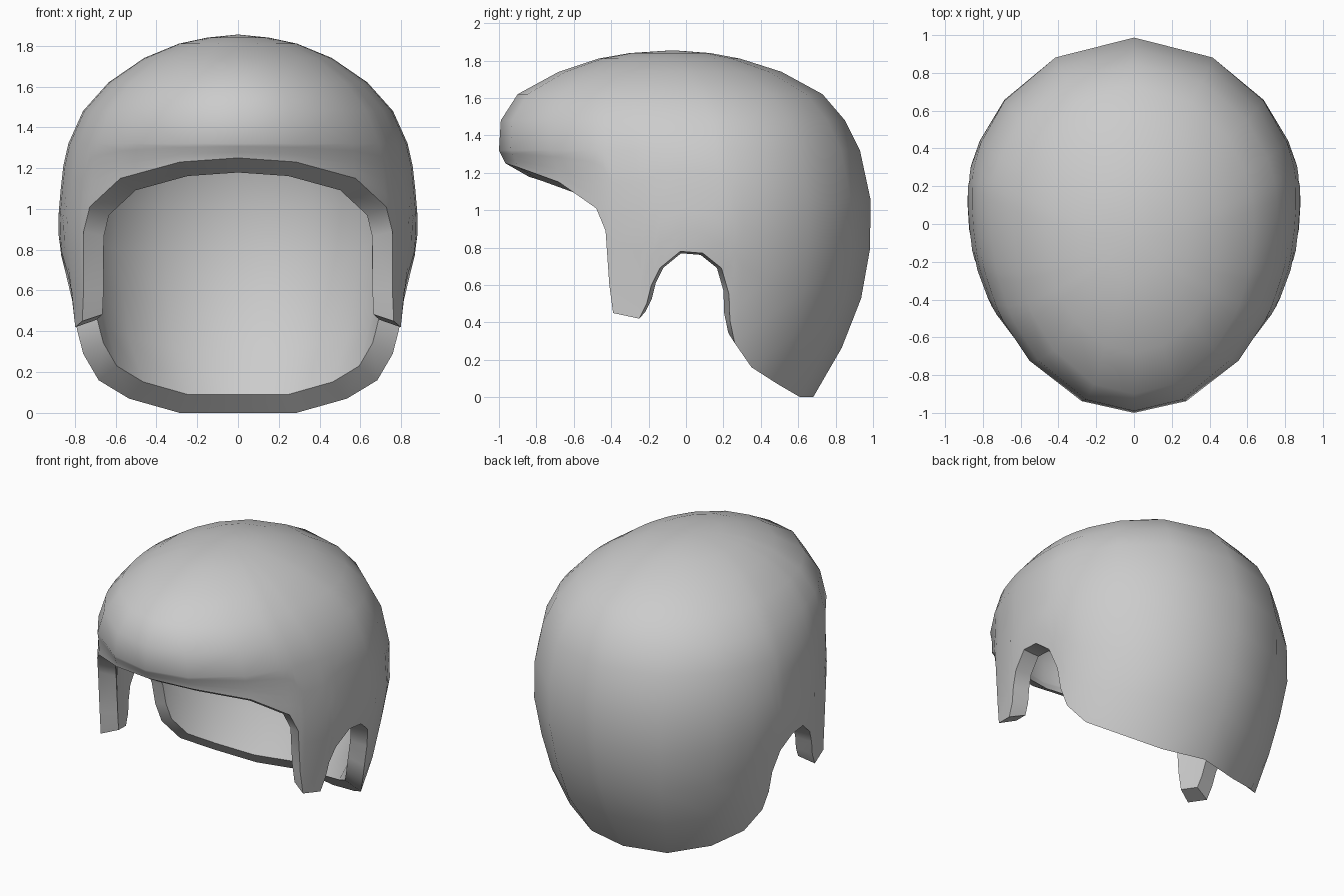
import bpy, bmesh
from math import acos, cos, sin
from mathutils import Vector

cube = bpy.data.objects.get("Cube")
if cube:
    bpy.data.objects.remove(cube, do_unlink=True)

# Horizontal sections of the shell: height, front y, back y, centre y, half width
SECTIONS = [
    (0.00, -.95, .68, .10, .60), (0.07, -.95, .73, .10, .68),
    (0.17, -.95, .79, .10, .74), (0.28, -.95, .84, .10, .775),
    (0.41, -.95, .89, .11, .80), (0.55, -.95, .945, .12, .82),
    (0.80, -.95, .985, .12, .872), (0.92, -.95, 1.0, .12, .885),
    (1.18, -.95, .975, .11, .862), (1.25, -.965, .953, .10, .85),
    (1.32, -1.0, .93, .09, .832), (1.48, -.99, .85, .06, .76),
    (1.62, -.90, .73, .01, .635), (1.74, -.68, .51, -.04, .46),
    (1.81, -.47, .29, -.07, .29), (1.84, -.30, .13, -.07, .15),
]
APEX = Vector((0, -.07, 1.855))

# Lower rim seen from the side (y, z): brow, cheek tab, ear arch, neck
RIM = [
    (-.96, 1.25), (-.90, 1.23), (-.68, 1.15), (-.48, 1.01), (-.43, .89),
    (-.41, .60), (-.39, .45), (-.25, .42), (-.21, .50), (-.185, .60),
    (-.14, .69), (-.03, .78), (.09, .77), (.19, .69), (.23, .55),
    (.235, .41), (.26, .29), (.35, .16), (.49, .07), (.61, 0), (.68, 0),
]
CROWN_START = 1.32
SKIRT_ROWS = 5
INNER_SCALE = .87
INNER_CENTRE = Vector((0, 0, .70))


def section(z):
    """Interpolated front, back, centre and half width at a height."""
    for a, b in zip(SECTIONS, SECTIONS[1:]):
        if z <= b[0]:
            t = (z - a[0]) / (b[0] - a[0])
            return [p + (q - p) * t for p, q in zip(a[1:], b[1:])]
    return SECTIONS[-1][1:]


def rim_angle(y, z):
    front, back, mid, _ = section(z)
    reach = mid - front if y < mid else back - mid
    return acos(max(-1, min(1, (mid - y) / reach)))


def shell_point(angle, z):
    front, back, mid, width = section(z)
    c = cos(angle)
    reach = mid - front if c > 0 else back - mid
    flare = 1 + .4 * max(0, c) * max(0, .85 - z)
    return Vector((width * sin(angle) * flare, mid - reach * c, z))


def column(angle, z):
    """One strip of points from the rim up to the crown."""
    heights = [z + (CROWN_START - z) * i / SKIRT_ROWS for i in range(SKIRT_ROWS)]
    heights += [s[0] for s in SECTIONS if s[0] >= CROWN_START]
    return [shell_point(angle, h) for h in heights]


def add_layer(bm, columns, place, flip):
    """Skin the columns into half a shell; returns the rim vertices."""
    grid = [[bm.verts.new(place(p)) for p in col] for col in columns]
    top = bm.verts.new(place(APEX))
    for a, b in zip(grid, grid[1:]):
        loops = [(a[i], b[i], b[i + 1], a[i + 1]) for i in range(len(a) - 1)]
        loops.append((a[-1], b[-1], top))
        for loop in loops:
            bm.faces.new(loop[::-1] if flip else loop)
    return [col[0] for col in grid]


# Outer skin, inner lining and the rim joining them
angles = [rim_angle(y, z) for y, z in RIM]
angles[0], angles[-1] = 0, acos(-1)
columns = [column(a, z) for a, (_, z) in zip(angles, RIM)]
for end in (columns[0], columns[-1]):
    for p in end:
        p.x = 0

bm = bmesh.new()
outer = add_layer(bm, columns, lambda p: p, False)
inner = add_layer(bm, columns,
                  lambda p: INNER_CENTRE + (p - INNER_CENTRE) * INNER_SCALE, True)
for i in range(len(outer) - 1):
    bm.faces.new((outer[i + 1], outer[i], inner[i], inner[i + 1]))

mesh = bpy.data.meshes.new("helmet_shell")
bm.to_mesh(mesh)
bm.free()
shell = bpy.data.objects.new("helmet_shell", mesh)
bpy.context.collection.objects.link(shell)

# Plain grey colour
grey = bpy.data.materials.new("light_grey")
grey.use_nodes = True
colour = (.6, .6, .6, 1)
grey.diffuse_color = colour
grey.node_tree.nodes["Principled BSDF"].inputs["Base Color"].default_value = colour
mesh.materials.append(grey)

# Mirror to the other side and smooth, keeping the rim crisp
mirror = shell.modifiers.new("mirror", "MIRROR")
mirror.use_clip = True
mirror.merge_threshold = .002
bpy.context.view_layer.objects.active = shell
shell.select_set(True)
bpy.ops.object.modifier_apply(modifier=mirror.name)
bpy.ops.object.shade_smooth_by_angle(angle=.7)
